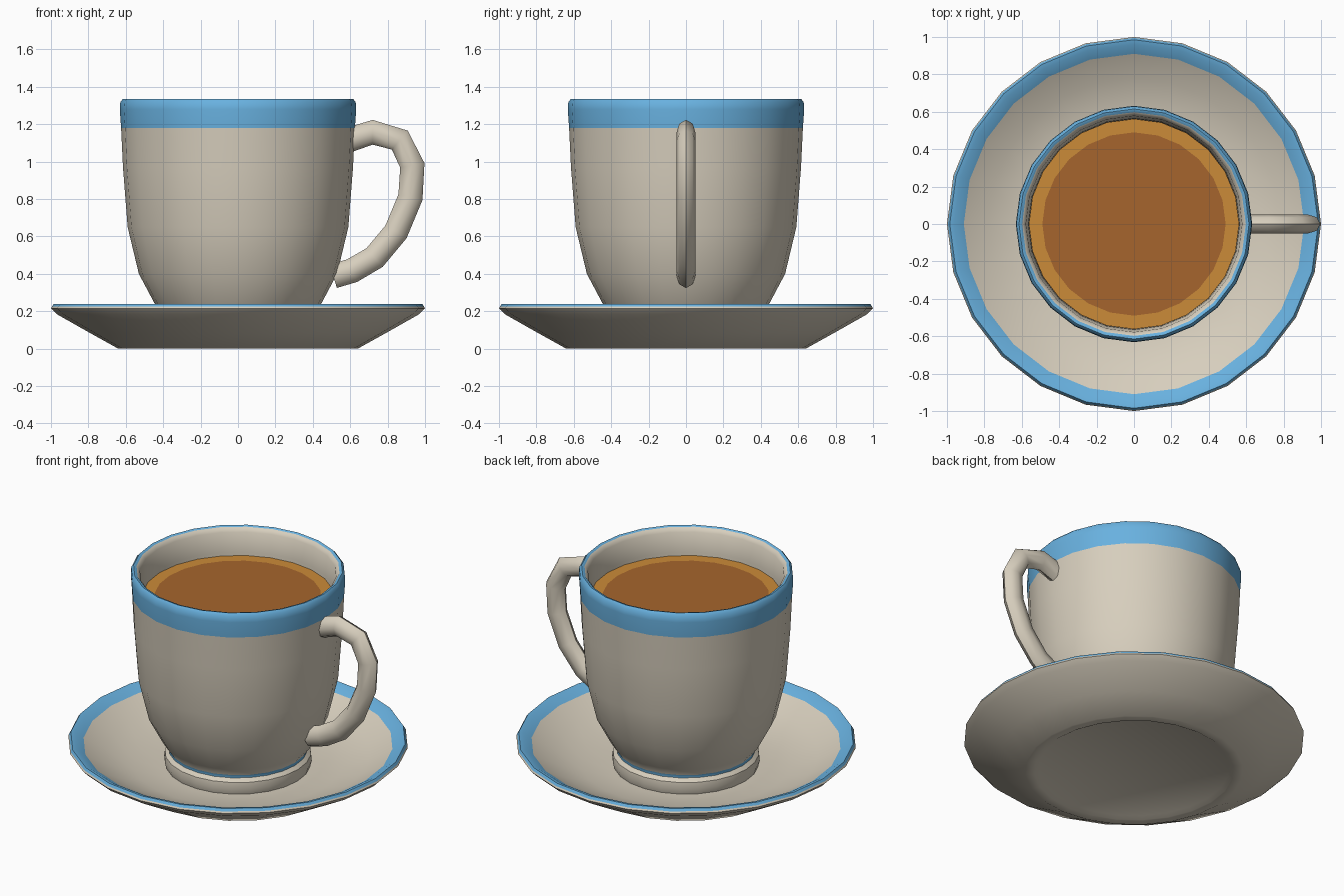
import bpy, bmesh, math
from mathutils import Vector

cube = bpy.data.objects.get("Cube")
if cube:
    bpy.data.objects.remove(cube, do_unlink=True)

SIDES = 24


def material(name, rgb):
    mat = bpy.data.materials.new(name)
    mat.use_nodes = True
    mat.diffuse_color = (*rgb, 1)
    mat.node_tree.nodes["Principled BSDF"].inputs["Base Color"].default_value = (*rgb, 1)
    return mat


cream = material("cream glaze", (0.68, 0.62, 0.51))
blue = material("blue glaze", (0.14, 0.44, 0.74))
amber = material("amber tea edge", (0.60, 0.26, 0.04))
brown = material("brown tea", (0.38, 0.13, 0.026))


def finish(name, bm, mats, angle=40):
    bmesh.ops.recalc_face_normals(bm, faces=bm.faces)
    mesh = bpy.data.meshes.new(name)
    bm.to_mesh(mesh)
    bm.free()
    for mat in mats:
        mesh.materials.append(mat)
    obj = bpy.data.objects.new(name, mesh)
    bpy.context.collection.objects.link(obj)
    bpy.ops.object.select_all(action="DESELECT")
    obj.select_set(True)
    bpy.context.view_layer.objects.active = obj
    bpy.ops.object.shade_smooth_by_angle(angle=math.radians(angle))
    return obj


def lathe(name, profile, mats, accents=()):
    """Spin (radius, z) points; the listed profile segments take the second material."""
    bm = bmesh.new()
    rings = []
    for r, z in profile:
        if r == 0:
            rings.append([bm.verts.new((0, 0, z))] * SIDES)
        else:
            turns = [2 * math.pi * i / SIDES for i in range(SIDES)]
            rings.append([bm.verts.new((r * math.cos(a), r * math.sin(a), z)) for a in turns])
    for seg, (low, high) in enumerate(zip(rings, rings[1:])):
        for i in range(SIDES):
            j = (i + 1) % SIDES
            corners = list(dict.fromkeys((low[i], low[j], high[j], high[i])))
            face = bm.faces.new(corners)
            face.material_index = int(seg in accents)
    return finish(name, bm, mats)


# Saucer: recessed base, sloping underside, blue rim, shallow well
lathe("saucer", [
    (0, 0.015), (0.56, 0.015), (0.585, 0), (0.64, 0), (0.79, 0.083), (0.97, 0.185),
    (1.0, 0.215), (0.995, 0.225), (0.985, 0.24), (0.96, 0.235), (0.91, 0.205),
    (0.78, 0.135), (0.62, 0.085), (0.45, 0.07), (0, 0.07),
], [cream, blue], accents=(7, 8, 9))

# Cup: foot ring, blue waist line, body, blue lip band, inner wall
lathe("cup", [
    (0, 0.1), (0.35, 0.1), (0.37, 0.073), (0.425, 0.073), (0.435, 0.11), (0.43, 0.15),
    (0.408, 0.17), (0.408, 0.188), (0.445, 0.24), (0.53, 0.4), (0.59, 0.65),
    (0.615, 0.97), (0.625, 1.18), (0.632, 1.28), (0.629, 1.32), (0.615, 1.335),
    (0.598, 1.33), (0.578, 1.305), (0.565, 1.18), (0.555, 0.97), (0.53, 0.65),
    (0.47, 0.4), (0.38, 0.24), (0, 0.2),
], [cream, blue], accents=(6, 12, 13, 14, 15))

# Tea: brown surface with an amber edge
lathe("tea", [(0, 1.16), (0.49, 1.16), (0.562, 1.16)], [brown, amber], accents=(1,))


# Handle: oval tube swept along a curved path beside the cup
def sweep(name, path, half_depth, half_width, sides, mat):
    bm = bmesh.new()
    points = [Vector((x, 0, z)) for x, z in path]
    rings = []
    for k, p in enumerate(points):
        before, after = points[max(k - 1, 0)], points[min(k + 1, len(points) - 1)]
        tangent = (after - before).normalized()
        across = Vector((tangent.z, 0, -tangent.x))
        ring = []
        for i in range(sides):
            a = 2 * math.pi * i / sides
            offset = across * half_depth * math.cos(a) + Vector((0, half_width * math.sin(a), 0))
            ring.append(bm.verts.new(p + offset))
        rings.append(ring)
    for low, high in zip(rings, rings[1:]):
        for i in range(sides):
            j = (i + 1) % sides
            bm.faces.new((low[i], low[j], high[j], high[i]))
    bm.faces.new(rings[0])
    bm.faces.new(rings[-1])
    return finish(name, bm, [mat], 50)


sweep("handle", [
    (0.59, 1.115), (0.72, 1.157), (0.865, 1.115), (0.932, 0.98), (0.922, 0.81),
    (0.845, 0.625), (0.73, 0.487), (0.61, 0.417), (0.51, 0.388),
], 0.066, 0.05, 8, cream)
